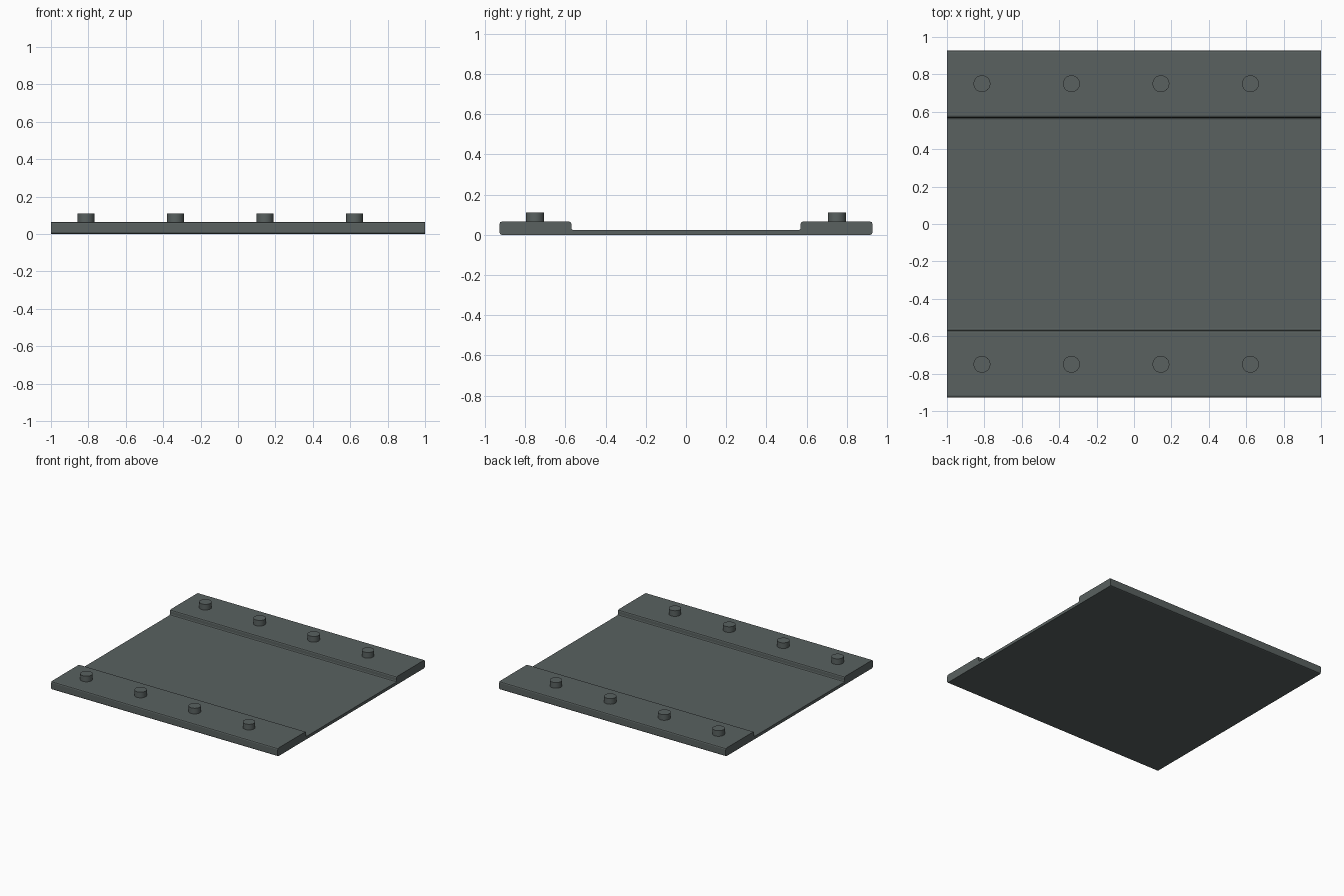
import bpy, bmesh
from mathutils import Matrix

cube = bpy.data.objects.get("Cube")
if cube:
    bpy.data.objects.remove(cube, do_unlink=True)

# Single slate grey finish
slate = bpy.data.materials.new("slate_grey")
slate.use_nodes = True
colour = (0.1, 0.12, 0.117, 1)
slate.diffuse_color = colour
slate.node_tree.nodes["Principled BSDF"].inputs["Base Color"].default_value = colour

HALF_X, HALF_Y, STEP_Y = 1.0, 0.927, 0.57
PANEL_Z, RAIL_Z, STUD_Z = 0.023, 0.065, 0.11


def finish(name, bm):
    bmesh.ops.recalc_face_normals(bm, faces=bm.faces)
    mesh = bpy.data.meshes.new(name)
    bm.to_mesh(mesh)
    bm.free()
    mesh.materials.append(slate)
    obj = bpy.data.objects.new(name, mesh)
    bpy.context.collection.objects.link(obj)
    return obj


# Plate: thin panel with a raised rail along each side, extruded along x
half = [(HALF_Y, 0), (HALF_Y, RAIL_Z), (STEP_Y, RAIL_Z), (STEP_Y, PANEL_Z)]
profile = half + [(-y, z) for y, z in reversed(half)]
bm = bmesh.new()
end = bm.faces.new([bm.verts.new((-HALF_X, y, z)) for y, z in profile])
grown = bmesh.ops.extrude_face_region(bm, geom=[end], use_keep_orig=True)
bmesh.ops.translate(bm, vec=(2 * HALF_X, 0, 0),
                    verts=[v for v in grown["geom"] if isinstance(v, bmesh.types.BMVert)])
bmesh.ops.recalc_face_normals(bm, faces=bm.faces)
# Soften every lengthwise corner
long_edges = [e for e in bm.edges if abs(e.verts[0].co.x - e.verts[1].co.x) > HALF_X]
bmesh.ops.bevel(bm, geom=long_edges, offset=0.01, segments=2, profile=0.5, affect='EDGES')
plate = finish("base_plate", bm)

# Round studs in a row on each rail
for side, y in (("front", -0.75), ("back", 0.75)):
    for i in range(4):
        bm = bmesh.new()
        bottom = RAIL_Z - 0.01
        bmesh.ops.create_cone(bm, cap_ends=True, segments=32, radius1=0.045, radius2=0.045,
                              depth=STUD_Z - bottom,
                              matrix=Matrix.Translation((-0.813 + 0.4785 * i, y, (STUD_Z + bottom) / 2)))
        stud = finish(f"{side}_stud_{i + 1}", bm)
        bpy.ops.object.select_all(action='DESELECT')
        stud.select_set(True)
        bpy.context.view_layer.objects.active = stud
        bpy.ops.object.shade_smooth_by_angle()
